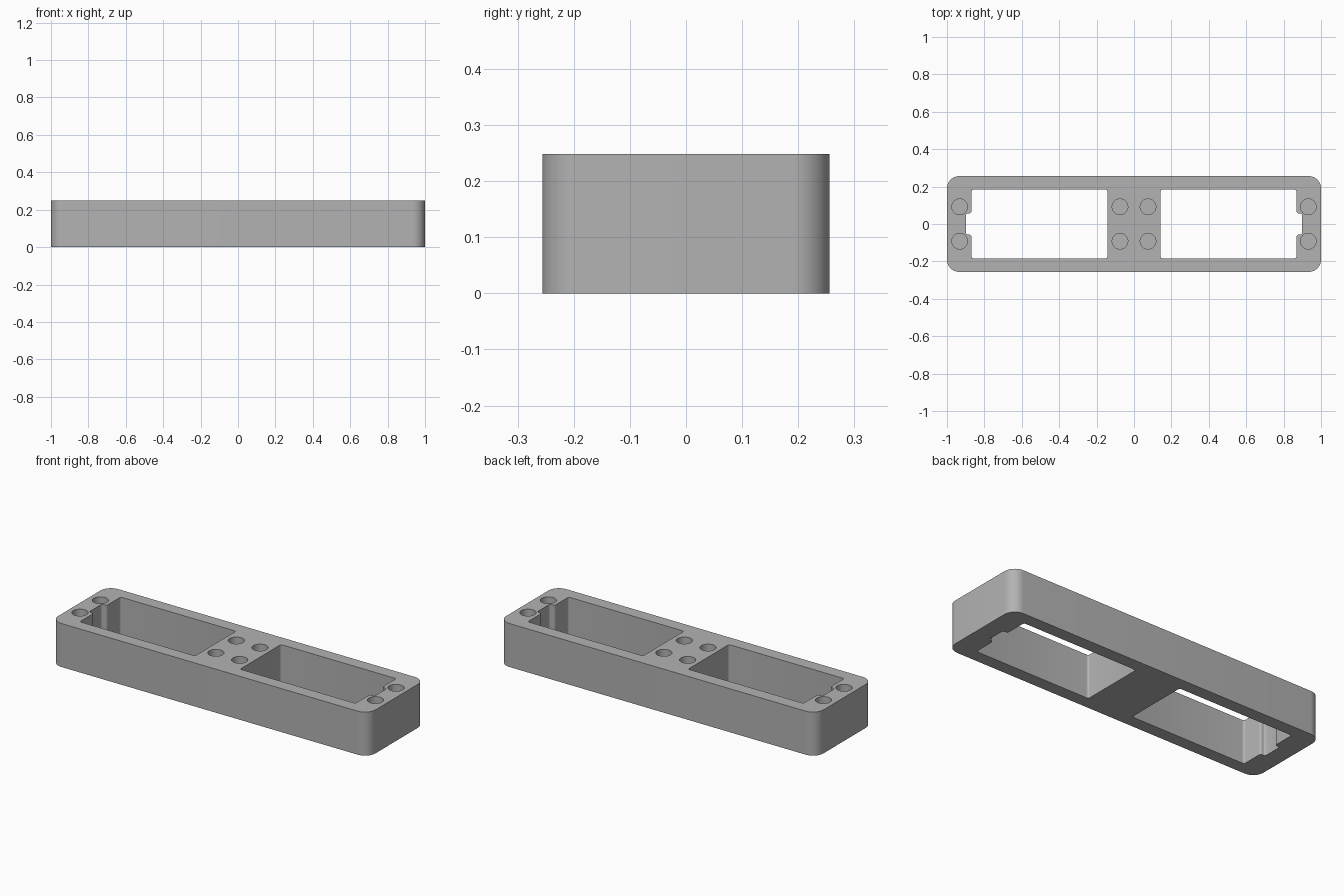
import bpy
import bmesh
import math
from mathutils import Vector

cube = bpy.data.objects.get("Cube")
if cube:
    bpy.data.objects.remove(cube, do_unlink=True)

HEIGHT = 0.248
HOLE_DEPTH = 0.2

grey = bpy.data.materials.new("plain grey")
grey.use_nodes = True
colour = (0.45, 0.45, 0.45, 1)
grey.diffuse_color = colour
grey.node_tree.nodes["Principled BSDF"].inputs["Base Color"].default_value = colour


def fillet(corners, radius, steps):
    """Round every corner of a closed outline with an arc."""
    points = []
    for i, corner in enumerate(corners):
        p = Vector(corner)
        a = (Vector(corners[i - 1]) - p).normalized()
        b = (Vector(corners[(i + 1) % len(corners)]) - p).normalized()
        # All corners are square, so the arc centre lies along both edges
        centre = p + (a + b) * radius
        for k in range(steps + 1):
            t = k / steps * math.pi / 2
            points.append(centre - b * radius * math.cos(t) - a * radius * math.sin(t))
    return points


def prism(name, points, bottom, top):
    """Extrude a closed outline between two heights."""
    bm = bmesh.new()
    base = bm.faces.new([bm.verts.new((p[0], p[1], bottom)) for p in points])
    side = bmesh.ops.extrude_face_region(bm, geom=[base], use_keep_orig=True)
    moved = [v for v in side["geom"] if isinstance(v, bmesh.types.BMVert)]
    bmesh.ops.translate(bm, verts=moved, vec=(0, 0, top - bottom))
    bmesh.ops.recalc_face_normals(bm, faces=bm.faces)
    mesh = bpy.data.meshes.new(name)
    bm.to_mesh(mesh)
    bm.free()
    mesh.materials.append(grey)
    obj = bpy.data.objects.new(name, mesh)
    bpy.context.collection.objects.link(obj)
    return obj


# Rounded frame block
outline = [(-1, -0.256), (1, -0.256), (1, 0.256), (-1, 0.256)]
frame = prism("frame", fillet(outline, 0.066, 12), 0, HEIGHT)

# Window outline with a notch in its outer end
window = [(0.142, -0.184), (0.869, -0.184), (0.869, -0.057), (0.899, -0.057),
          (0.899, 0.057), (0.869, 0.057), (0.869, 0.184), (0.142, 0.184)]
window = fillet(window, 0.012, 5)

cutters = []
for side in (-1, 1):
    # Through window
    cutters.append(prism("window_cutter", [(side * p.x, p.y) for p in window],
                         -0.1, HEIGHT + 0.1))
    # Blind round holes beside both ends of the window
    for x in (0.075, 0.932):
        for y in (-0.092, 0.092):
            circle = [(side * x + 0.042 * math.cos(t), y + 0.042 * math.sin(t))
                      for t in (math.tau * k / 40 for k in range(40))]
            cutters.append(prism("hole_cutter", circle, HEIGHT - HOLE_DEPTH, HEIGHT + 0.1))

# Cut everything out of the frame
bpy.context.view_layer.objects.active = frame
frame.select_set(True)
for cutter in cutters:
    cutter.hide_render = True
    cut = frame.modifiers.new("cut", "BOOLEAN")
    cut.operation = "DIFFERENCE"
    cut.solver = "EXACT"
    cut.object = cutter
    bpy.ops.object.modifier_apply(modifier=cut.name)
    bpy.data.objects.remove(cutter, do_unlink=True)

bpy.ops.object.shade_smooth_by_angle(angle=math.radians(30))
